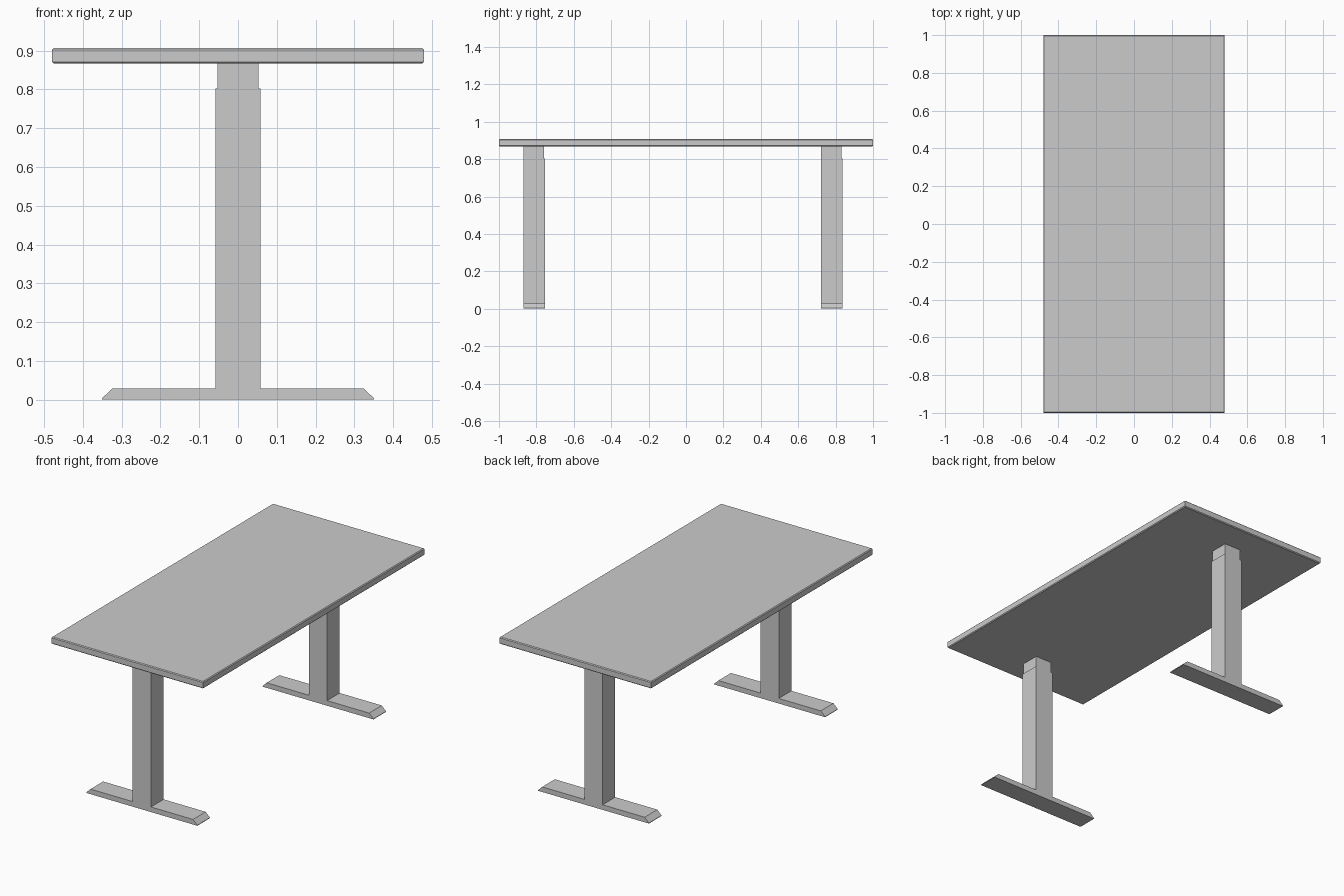
import bpy, bmesh

if "Cube" in bpy.data.objects:
    bpy.data.objects.remove(bpy.data.objects["Cube"])


def finish(name, bm):
    bmesh.ops.recalc_face_normals(bm, faces=bm.faces)
    mesh = bpy.data.meshes.new(name)
    bm.to_mesh(mesh)
    bm.free()
    obj = bpy.data.objects.new(name, mesh)
    bpy.context.collection.objects.link(obj)
    return obj


def box(name, x, y, z, bevel=0):
    """Box from (min, max) ranges; bevel chamfers the horizontal edges."""
    bm = bmesh.new()
    bmesh.ops.create_cube(bm, size=1)
    for v in bm.verts:
        v.co = [r[0] if c < 0 else r[1] for c, r in zip(v.co, (x, y, z))]
    if bevel:
        rims = [e for e in bm.edges if abs(e.verts[0].co.z - e.verts[1].co.z) < 1e-5]
        bmesh.ops.bevel(bm, geom=rims, offset=bevel, segments=1, affect='EDGES')
    return finish(name, bm)


def prism(name, profile, y):
    """Extrude an XZ profile along the y range."""
    bm = bmesh.new()
    face = bm.faces.new([bm.verts.new((px, y[0], pz)) for px, pz in profile])
    ext = bmesh.ops.extrude_face_region(bm, geom=[face], use_keep_orig=True)
    verts = [g for g in ext['geom'] if isinstance(g, bmesh.types.BMVert)]
    bmesh.ops.translate(bm, verts=verts, vec=(0, y[1] - y[0], 0))
    return finish(name, bm)


# Tabletop with chamfered rims
box("tabletop", (-0.48, 0.48), (-1, 1), (0.867, 0.907), bevel=0.0045)

# Two identical telescoping legs, each on a sloped foot
foot = [(-0.351, 0), (0.351, 0), (0.351, 0.003), (0.324, 0.029),
        (-0.324, 0.029), (-0.351, 0.003)]
for side, y0 in (("front", -0.869), ("back", 0.722)):
    y1 = y0 + 0.114
    prism(side + "_foot", foot, (y0, y1))
    box(side + "_leg_outer", (-0.058, 0.058), (y0, y1), (0.029, 0.802))
    box(side + "_leg_inner", (-0.053, 0.053), (y0 + 0.001, y1 - 0.005), (0.802, 0.867))
